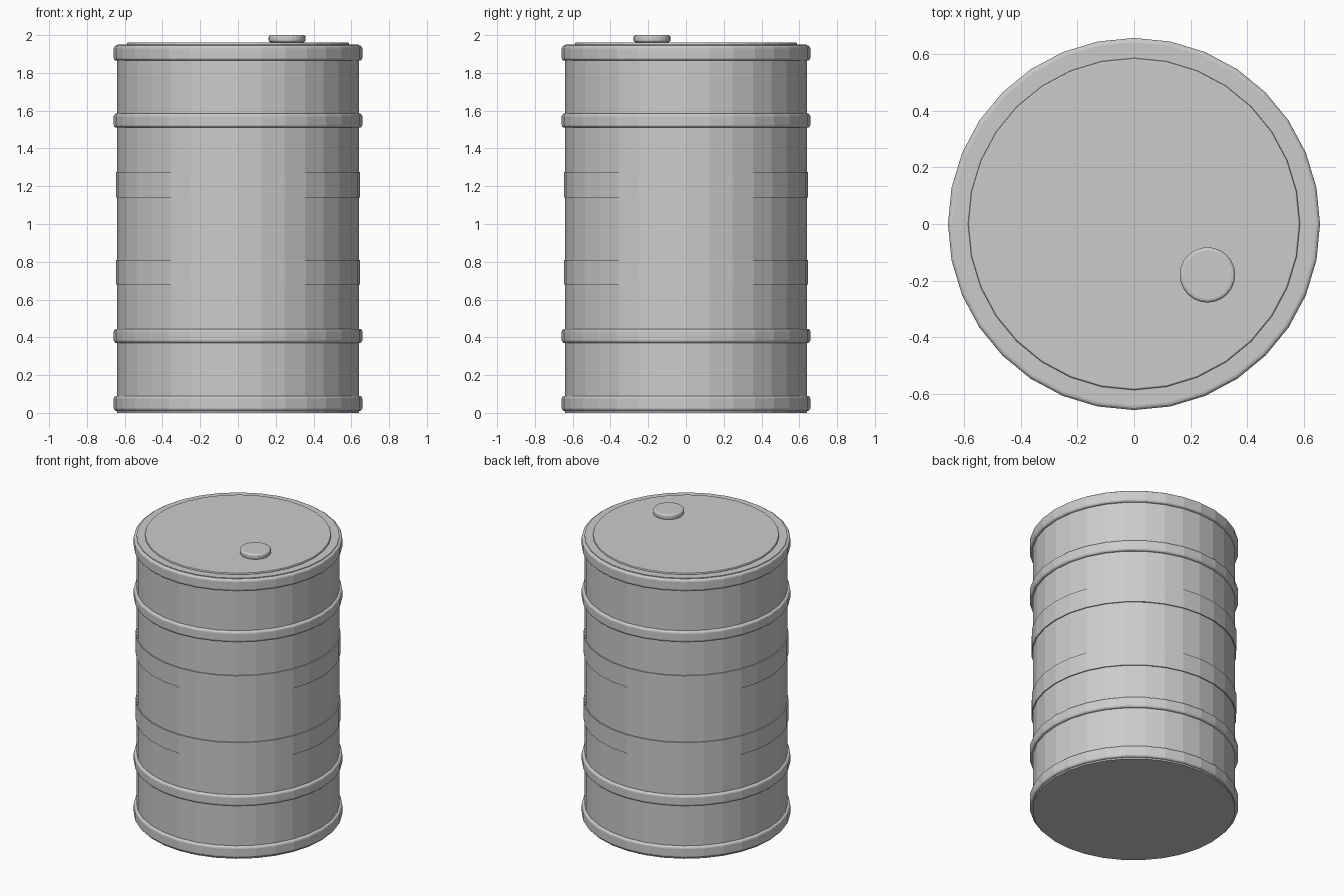
import bpy
from math import cos, sin, tau

if "Cube" in bpy.data.objects:
    bpy.data.objects.remove(bpy.data.objects["Cube"])


def lathe(name, profile, sides=32, center=(0, 0)):
    """Capped solid of revolution from (radius, z) points, bottom to top."""
    cx, cy = center
    verts = [(cx + r * cos(tau * i / sides), cy + r * sin(tau * i / sides), z)
             for r, z in profile for i in range(sides)]
    faces = [tuple(reversed(range(sides)))]
    for k in range(len(profile) - 1):
        a, b = k * sides, (k + 1) * sides
        for i in range(sides):
            j = (i + 1) % sides
            faces.append((a + i, a + j, b + j, b + i))
    top = (len(profile) - 1) * sides
    faces.append(tuple(range(top, top + sides)))
    mesh = bpy.data.meshes.new(name)
    mesh.from_pydata(verts, [], faces)
    obj = bpy.data.objects.new(name, mesh)
    bpy.context.collection.objects.link(obj)
    return obj


def rounded(r, z0, z1, bevel, steps=3):
    """Cylinder side profile with rounded top and bottom edges."""
    arc = [(bevel * (1 - sin(tau / 4 * t / steps)),
            bevel * (1 - cos(tau / 4 * t / steps))) for t in range(steps + 1)]
    low = [(r - dx_, z0 + dz) for dx_, dz in arc]
    high = [(r - dx_, z1 - dz) for dx_, dz in reversed(arc)]
    return low + high


# Drum shell
lathe("drum_body", [(0.64, 0.0), (0.64, 1.95)])

# Raised rolling hoops and end rims
for name, z0, z1 in [("bottom_rim", 0.01, 0.09), ("lower_hoop", 0.37, 0.445),
                     ("upper_hoop", 1.51, 1.585), ("top_rim", 1.865, 1.945)]:
    lathe(name, rounded(0.658, z0, z1, 0.015))

# Shallow flat bands
for name, z0, z1 in [("lower_band", 0.68, 0.81), ("upper_band", 1.14, 1.275)]:
    lathe(name, [(0.647, z0), (0.647, z1)])

# Lid and filler cap
lathe("lid", rounded(0.587, 1.93, 1.962, 0.006, 2))
lathe("filler_cap", rounded(0.098, 1.962, 2.0, 0.012), 24, (0.26, -0.18))
